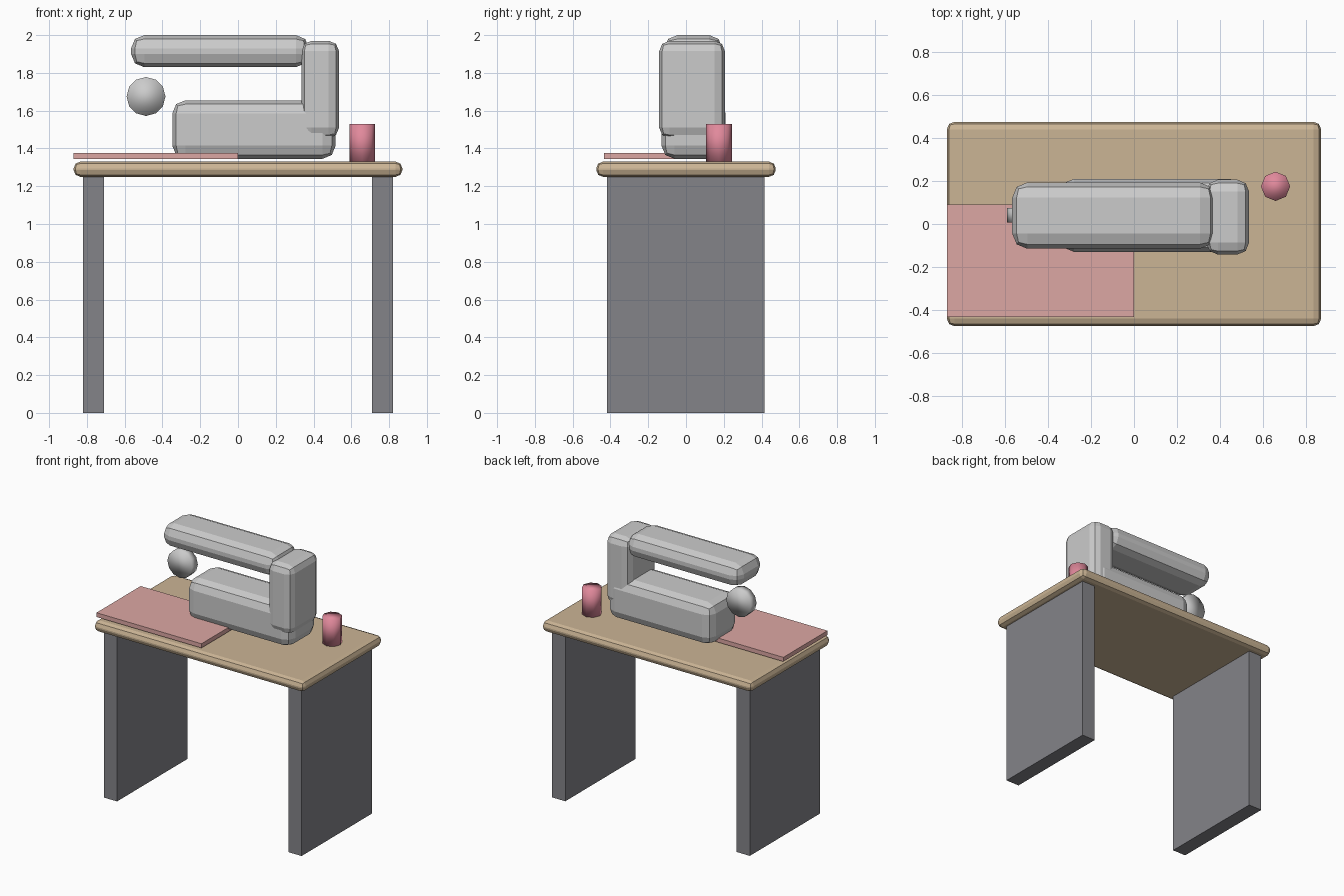
import bpy
from math import pi

if "Cube" in bpy.data.objects:
    bpy.data.objects.remove(bpy.data.objects["Cube"])


def paint(ob, name, rgb):
    mat = bpy.data.materials.get(name) or bpy.data.materials.new(name)
    mat.diffuse_color = (*rgb, 1)
    mat.use_nodes = True
    mat.node_tree.nodes["Principled BSDF"].inputs["Base Color"].default_value = mat.diffuse_color
    ob.data.materials.append(mat)


def box(name, x, y, z, bevel=0):
    """Box from (min, max) ranges, with an optional two-step rounded edge."""
    mid = [(a + b) / 2 for a, b in (x, y, z)]
    bpy.ops.mesh.primitive_cube_add(size=1, location=mid)
    ob = bpy.context.object
    ob.name = name
    ob.scale = [b - a for a, b in (x, y, z)]
    bpy.ops.object.transform_apply(location=False, rotation=False, scale=True)
    if bevel:
        mod = ob.modifiers.new("rounded_edges", 'BEVEL')
        mod.width = bevel
        mod.segments = 2
    return ob


def disc(name, loc, radius, depth, sides, rot=(0, 0, 0)):
    bpy.ops.mesh.primitive_cylinder_add(vertices=sides, radius=radius, depth=depth,
                                        location=loc, rotation=rot)
    ob = bpy.context.object
    ob.name = name
    bpy.ops.object.shade_smooth()
    return ob


# Table: top and two slab legs
WOOD, PINK, ROSE = (0.60, 0.46, 0.30), (0.72, 0.39, 0.37), (0.75, 0.25, 0.33)
top = box("table_top", (-0.87, 0.87), (-0.475, 0.475), (1.25, 1.33), 0.035)
paint(top, "wood", WOOD)
for side, name in ((-1, "left_leg"), (1, "right_leg")):
    leg = box(name, sorted((side * 0.71, side * 0.82)), (-0.418, 0.415), (0, 1.255))
    paint(leg, "leg_grey", (0.23, 0.23, 0.25))

# Cloth lying under the machine
cloth = box("cloth", (-0.87, 0.0), (-0.433, 0.09), (1.345, 1.377))
paint(cloth, "cloth_pink", PINK)

# Sewing machine body
box("machine_base", (-0.348, 0.517), (-0.13, 0.21), (1.345, 1.655), 0.07)
box("machine_column", (0.335, 0.535), (-0.142, 0.206), (1.455, 1.97), 0.055)
box("machine_arm", (-0.566, 0.376), (-0.115, 0.193), (1.83, 2.0), 0.07)

# Hand wheel and thread spool
disc("hand_wheel", (-0.487, 0.04, 1.675), 0.103, 0.067, 12, (pi / 2, 0, 0))
spool = disc("thread_spool", (0.658, 0.175, 1.43), 0.068, 0.20, 8)
paint(spool, "thread", ROSE)
